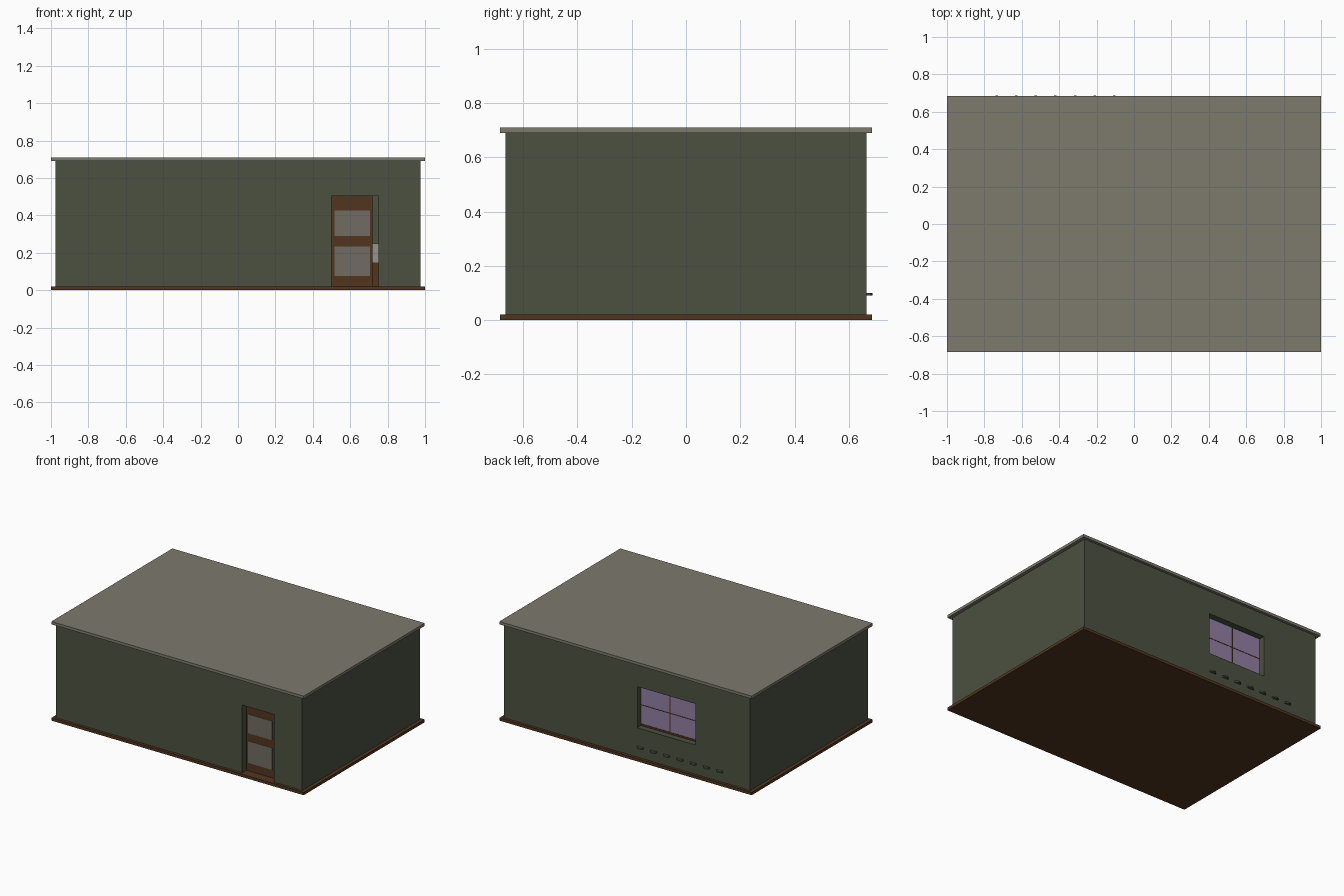
import bpy, bmesh, math
from mathutils import Matrix

if "Cube" in bpy.data.objects:
    bpy.data.objects.remove(bpy.data.objects["Cube"])


def mat(name, r, g, b):
    lin = [(c / 255 / 12.92) if c < 10 else ((c / 255 + 0.055) / 1.055) ** 2.4 for c in (r, g, b)]
    m = bpy.data.materials.new(name)
    m.diffuse_color = (*lin, 1)
    m.use_nodes = True
    m.node_tree.nodes["Principled BSDF"].inputs["Base Color"].default_value = m.diffuse_color
    return m


GREEN = mat("wall_green", 76, 81, 64)
STONE = mat("roof_stone", 125, 122, 109)
BROWN = mat("wood_brown", 82, 53, 31)
PANE = mat("door_pane_grey", 113, 108, 99)
GLASS = mat("window_glass_purple", 146, 127, 162)
LINEN = mat("bed_linen", 150, 148, 140)


def finish(name, bm, m):
    me = bpy.data.meshes.new(name)
    bm.to_mesh(me)
    bm.free()
    me.materials.append(m)
    ob = bpy.data.objects.new(name, me)
    bpy.context.collection.objects.link(ob)
    return ob


def box(name, x, y, z, m):
    """Box from (min, max) pairs."""
    bm = bmesh.new()
    size = [b[1] - b[0] for b in (x, y, z)]
    mid = [(b[1] + b[0]) / 2 for b in (x, y, z)]
    bmesh.ops.create_cube(bm, size=1, matrix=Matrix.Translation(mid) @ Matrix.Diagonal((*size, 1)))
    return finish(name, bm, m)


def cut(target, cutter):
    bpy.context.view_layer.objects.active = target
    mod = target.modifiers.new("cut", 'BOOLEAN')
    mod.operation = 'DIFFERENCE'
    mod.solver = 'EXACT'
    mod.object = cutter
    bpy.ops.object.modifier_apply(modifier=mod.name)
    bpy.data.objects.remove(cutter)


WX, WY, T = 0.975, 0.666, 0.07

# floor and roof slabs
box("floor_slab", (-1, 1), (-0.685, 0.685), (0, 0.02), BROWN)
box("roof_slab", (-1, 1), (-0.685, 0.685), (0.69, 0.71), STONE)

# hollow walls with door and window openings
walls = box("walls", (-WX, WX), (-WY, WY), (0.02, 0.69), GREEN)
cut(walls, box("room_cutter", (T - WX, WX - T), (T - WY, WY - T), (-0.1, 0.8), GREEN))
cut(walls, box("door_cutter", (0.5, 0.75), (-0.8, -0.5), (-0.1, 0.505), GREEN))
cut(walls, box("window_cutter", (-0.54, -0.08), (0.5, 0.8), (0.23, 0.525), GREEN))

# recessed door, slightly narrower than its opening, with two panes
dy = -WY + 0.048
box("door", (0.5, 0.72), (dy, dy + 0.02), (0.02, 0.505), BROWN)
for i, z in enumerate(((0.077, 0.233), (0.29, 0.425))):
    box(f"door_pane_{i + 1}", (0.515, 0.705), (dy - 0.002, dy + 0.022), z, PANE)

# recessed window with thin glazing bars
gy = WY - 0.045
box("window_glass", (-0.54, -0.08), (gy - 0.012, gy), (0.23, 0.525), GLASS)
box("window_bar_vertical", (-0.313, -0.307), (gy - 0.014, gy + 0.002), (0.23, 0.525), BROWN)
box("window_bar_horizontal", (-0.54, -0.08), (gy - 0.014, gy + 0.002), (0.375, 0.38), BROWN)
box("window_bottom_rail", (-0.54, -0.08), (gy - 0.014, gy + 0.003), (0.23, 0.243), BROWN)

# row of small round ledges under the window
for i in range(7):
    bm = bmesh.new()
    bmesh.ops.create_cone(bm, cap_ends=True, segments=16, radius1=0.027, radius2=0.027, depth=0.01,
                          matrix=Matrix.Translation((-0.735 + i * 0.105, WY - 0.006, 0.095)))
    finish(f"round_ledge_{i + 1}", bm, GREEN)

# bed seen through the gap beside the door
box("bed_base", (0.5, 0.9), (-0.1, 0.59), (0.02, 0.148), BROWN)
box("bed_mattress", (0.5, 0.9), (-0.1, 0.59), (0.148, 0.25), LINEN)
